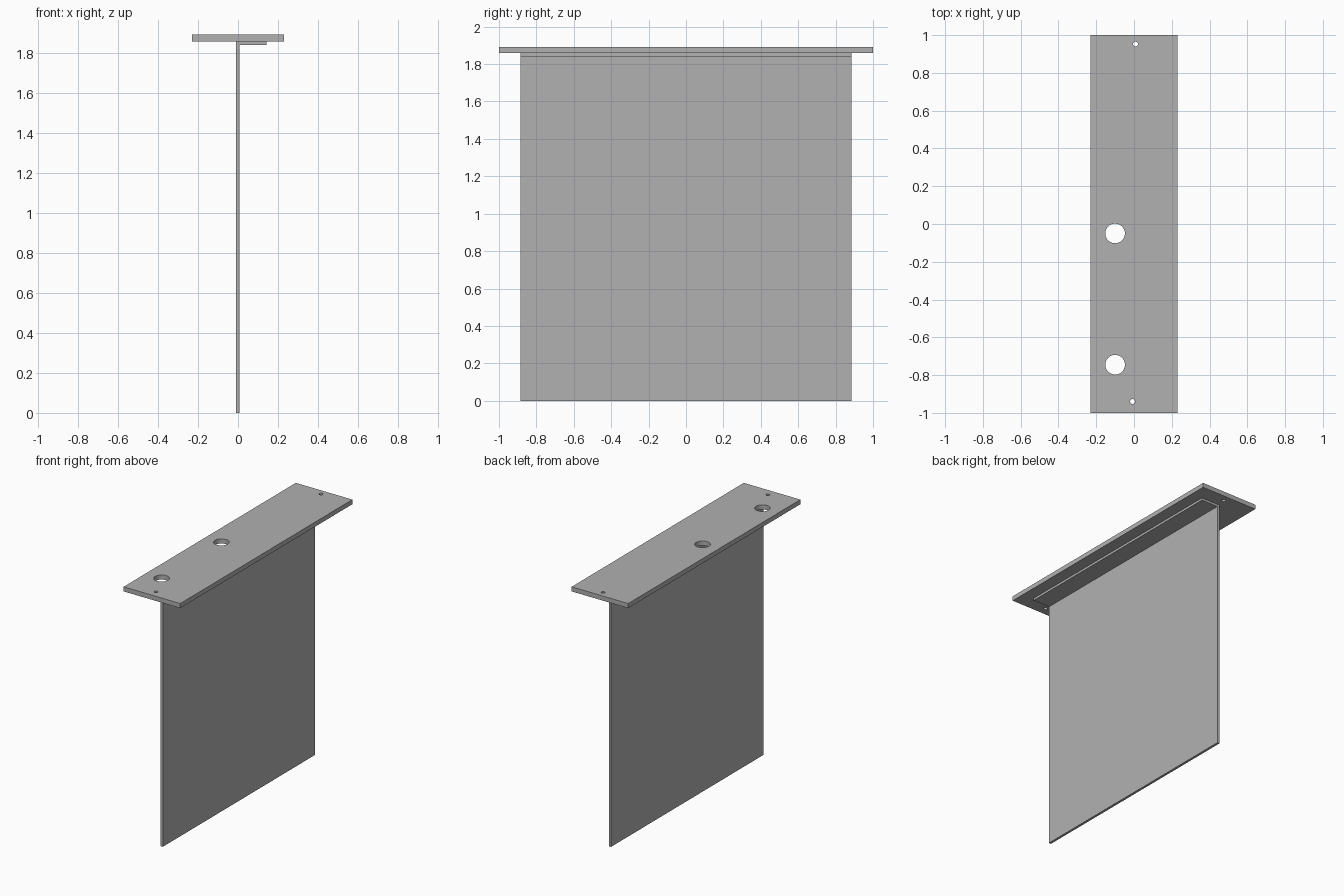
import bpy
import bmesh
from mathutils import Matrix

default_cube = bpy.data.objects.get("Cube")
if default_cube:
    bpy.data.objects.remove(default_cube, do_unlink=True)

# Single flat grey
GREY = (0.44, 0.44, 0.44, 1.0)
grey = bpy.data.materials.new("light grey")
grey.use_nodes = True
grey.diffuse_color = GREY
grey.node_tree.nodes["Principled BSDF"].inputs["Base Color"].default_value = GREY

PLATE_BOTTOM, PLATE_TOP = 1.858, 1.892


def add_object(name, bm):
    bmesh.ops.recalc_face_normals(bm, faces=bm.faces)
    mesh = bpy.data.meshes.new(name)
    bm.to_mesh(mesh)
    bm.free()
    mesh.materials.append(grey)
    obj = bpy.data.objects.new(name, mesh)
    bpy.context.collection.objects.link(obj)
    return obj


def extrude_profile(name, profile, half_length):
    """Extrude an (x, z) outline along y, centred on y = 0."""
    bm = bmesh.new()
    face = bm.faces.new([bm.verts.new((x, -half_length, z)) for x, z in profile])
    result = bmesh.ops.extrude_face_region(bm, geom=[face])
    verts = [v for v in result["geom"] if isinstance(v, bmesh.types.BMVert)]
    bmesh.ops.translate(bm, verts=verts, vec=(0, 2 * half_length, 0))
    return add_object(name, bm)


# Hanging sheet with its top edge folded over into a flange
extrude_profile("folded_sheet", [
    (-0.01, 0), (0.008, 0), (0.008, 1.841), (0.143, 1.841),
    (0.143, PLATE_BOTTOM), (-0.01, PLATE_BOTTOM)], 0.885)

# Flat top plate
plate = extrude_profile("top_plate", [
    (-0.23, PLATE_BOTTOM), (0.23, PLATE_BOTTOM),
    (0.23, PLATE_TOP), (-0.23, PLATE_TOP)], 1.0)

# Two large holes and two small screw holes through the plate
bm = bmesh.new()
for x, y, radius in [(-0.1, -0.05, 0.052), (-0.1, -0.745, 0.052),
                     (0.008, 0.952, 0.013), (-0.008, -0.94, 0.013)]:
    bmesh.ops.create_cone(
        bm, cap_ends=True, segments=40, radius1=radius, radius2=radius, depth=0.2,
        matrix=Matrix.Translation((x, y, PLATE_TOP)))
cutter = add_object("hole_cutter", bm)
cutter.hide_render = True

cut = plate.modifiers.new("holes", "BOOLEAN")
cut.operation = "DIFFERENCE"
cut.solver = "EXACT"
cut.object = cutter

bpy.ops.object.select_all(action="DESELECT")
plate.select_set(True)
bpy.context.view_layer.objects.active = plate
bpy.ops.object.modifier_apply(modifier=cut.name)
bpy.data.objects.remove(cutter, do_unlink=True)
bpy.ops.object.shade_smooth_by_angle()
